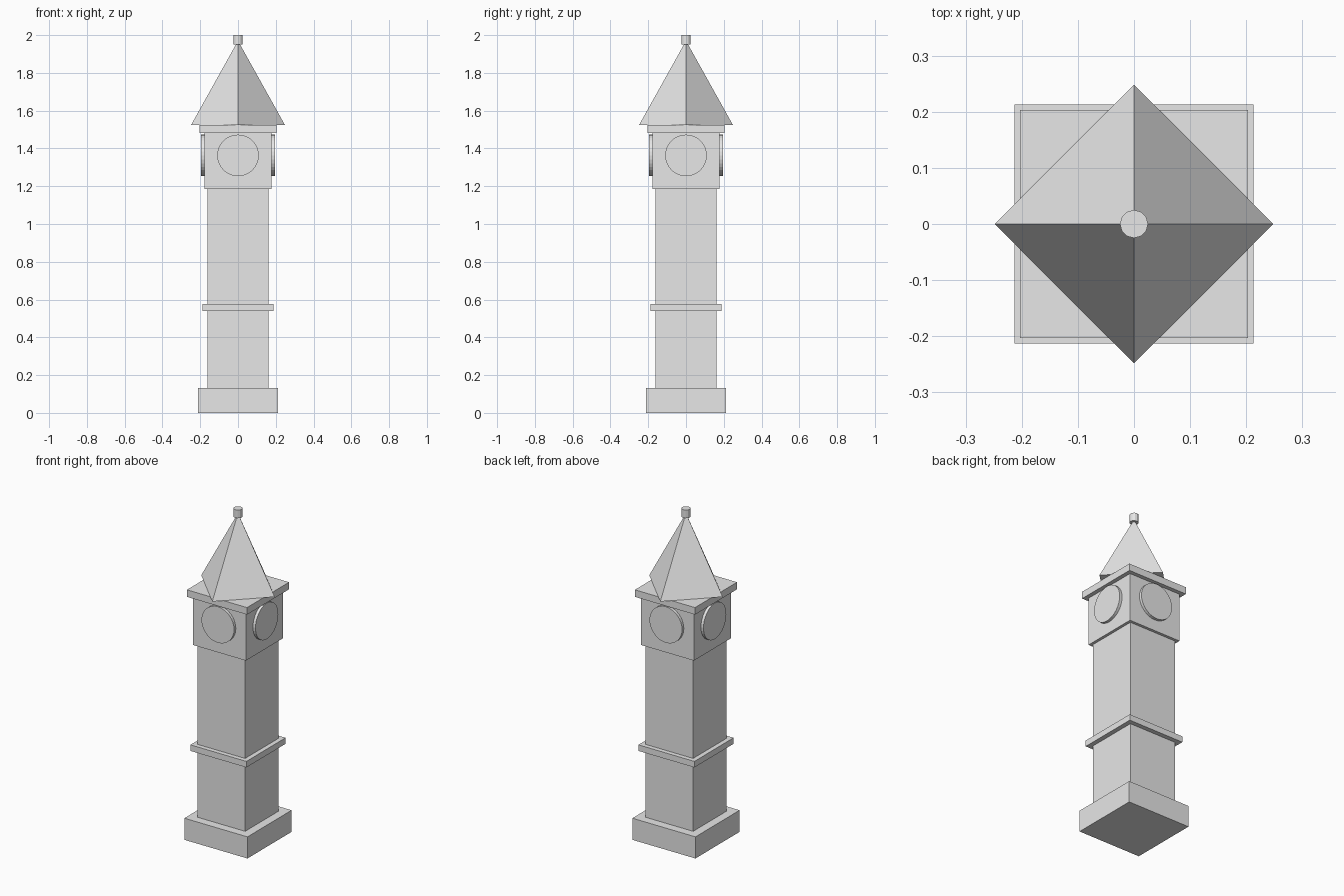
import bpy, bmesh, math
from mathutils import Matrix

if "Cube" in bpy.data.objects:
    bpy.data.objects.remove(bpy.data.objects["Cube"])

stone = bpy.data.materials.new("light_grey_stone")
stone.diffuse_color = (0.8, 0.8, 0.8, 1.0)
stone.use_nodes = True
stone.node_tree.nodes["Principled BSDF"].inputs["Base Color"].default_value = stone.diffuse_color


def finish(name, bm):
    mesh = bpy.data.meshes.new(name)
    bm.to_mesh(mesh)
    bm.free()
    mesh.materials.append(stone)
    obj = bpy.data.objects.new(name, mesh)
    bpy.context.collection.objects.link(obj)
    return obj


def block(name, half, z0, z1):
    """Square block centred on the tower axis."""
    bm = bmesh.new()
    mat = Matrix.Translation((0, 0, (z0 + z1) / 2)) @ Matrix.Diagonal((2 * half, 2 * half, z1 - z0, 1))
    bmesh.ops.create_cube(bm, size=1, matrix=mat)
    return finish(name, bm)


def cone(name, sides, r0, r1, depth, matrix):
    bm = bmesh.new()
    bmesh.ops.create_cone(bm, cap_ends=True, segments=sides, radius1=r0, radius2=r1,
                          depth=depth, matrix=matrix)
    return finish(name, bm)


# Square tower, from the ground up
block("base", 0.213, 0.0, 0.132)
block("shaft", 0.161, 0.132, 1.185)
block("belt_course", 0.189, 0.54, 0.577)
block("clock_chamber", 0.178, 1.185, 1.482)
block("cornice", 0.203, 1.482, 1.525)

# Four round clock faces, one per side
for i, side in enumerate(("front", "right", "back", "left")):
    mat = (Matrix.Rotation(i * math.pi / 2, 4, 'Z') @ Matrix.Translation((0, -0.18, 1.363))
           @ Matrix.Rotation(math.pi / 2, 4, 'X'))
    cone("clock_face_" + side, 32, 0.11, 0.11, 0.03, mat)

# Pyramid spire turned 45 degrees to the tower, with a small finial
cone("spire", 4, 0.248, 0.0, 0.445, Matrix.Translation((0, 0, 1.525 + 0.2225)))
cone("finial", 12, 0.025, 0.025, 0.05, Matrix.Translation((0, 0, 1.975)))
